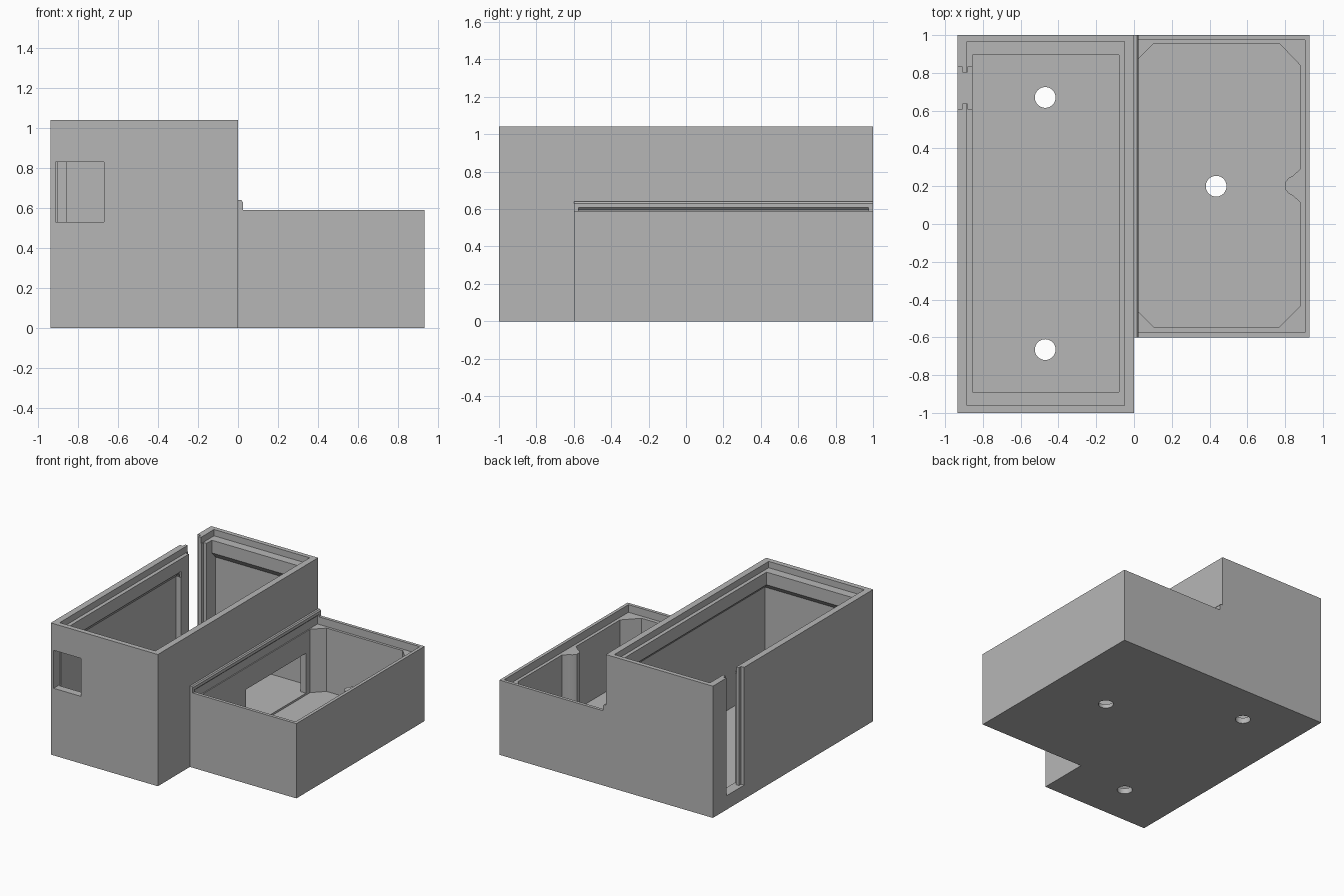
import bpy, bmesh, math

if "Cube" in bpy.data.objects:
    bpy.data.objects.remove(bpy.data.objects["Cube"], do_unlink=True)

grey = bpy.data.materials.new("plain grey")
grey.use_nodes = True
grey.diffuse_color = (0.47, 0.47, 0.47, 1)
grey.node_tree.nodes["Principled BSDF"].inputs["Base Color"].default_value = (0.47, 0.47, 0.47, 1)


def loft(name, rings):
    """Closed solid through rings of equal point count."""
    bm = bmesh.new()
    loops = [[bm.verts.new(p) for p in ring] for ring in rings]
    n = len(loops[0])
    for a, b in zip(loops, loops[1:]):
        for i in range(n):
            j = (i + 1) % n
            bm.faces.new((a[i], a[j], b[j], b[i]))
    bm.faces.new(loops[0][::-1])
    bm.faces.new(loops[-1])
    bmesh.ops.recalc_face_normals(bm, faces=bm.faces[:])
    mesh = bpy.data.meshes.new(name)
    bm.to_mesh(mesh)
    bm.free()
    mesh.materials.append(grey)
    ob = bpy.data.objects.new(name, mesh)
    bpy.context.collection.objects.link(ob)
    return ob


def stack(name, *levels):
    """Loft of flat outlines, each given as (outline, z)."""
    return loft(name, [[(x, y, z) for x, y in pts] for pts, z in levels])


def rect(x0, x1, y0, y1):
    return [(x0, y0), (x1, y0), (x1, y1), (x0, y1)]


def box(name, x0, x1, y0, y1, z0, z1):
    outline = rect(x0, x1, y0, y1)
    return stack(name, (outline, z0), (outline, z1))


def hole(x, y, r=0.055, sides=40):
    ring = [(x + r * math.cos(math.tau * i / sides),
             y + r * math.sin(math.tau * i / sides)) for i in range(sides)]
    return stack("screw_hole_cutter", (ring, -0.1), (ring, 0.2))


def carve(ob, cutters):
    bpy.ops.object.select_all(action="DESELECT")
    bpy.context.view_layer.objects.active = ob
    ob.select_set(True)
    for cutter in cutters:
        cutter.hide_render = True
        mod = ob.modifiers.new("carve", "BOOLEAN")
        mod.operation = "DIFFERENCE"
        mod.solver = "EXACT"
        mod.object = cutter
        bpy.ops.object.modifier_apply(modifier=mod.name)
        bpy.data.objects.remove(cutter, do_unlink=True)
    bpy.ops.object.shade_smooth_by_angle(angle=math.radians(25))


def passage():
    return box("passage_cutter", -0.06, 0.04, 0.07, 0.82, 0.045, 0.36)


# Tall box: cavity with a thick slot frame, chamfered lip and lid rebate
tall = box("tall_box", -0.935, 0, -1, 1, 0, 1.04)
room = rect(-0.9, -0.03, -0.94, 0.94)[:3] + [(-0.855, 0.94), (-0.855, 0.51), (-0.9, 0.51)]
lip = rect(-0.855, -0.08, -0.89, 0.895) + [(-0.855, 0.51), (-0.855, 0.48)]
rebate = rect(-0.885, -0.05, -0.96, 0.965) + [(-0.885, 0.51), (-0.885, 0.48)]
cavity = stack("tall_cavity_cutter", (room, 0.045), (room, 0.84), (lip, 0.89),
               (lip, 0.99), (rebate, 0.99), (rebate, 1.1))

# Side slot with a tongue along both edges
half = [(-0.96, 0.11), (-0.908, 0.11), (-0.908, 0.083), (-0.882, 0.083),
        (-0.882, 0.11), (-0.8, 0.11)]
slot_outline = [(x, 0.72 - d) for x, d in half] + [(x, 0.72 + d) for x, d in half[::-1]]
slot = stack("slot_cutter", (slot_outline, 0.11), (slot_outline, 1.2))
window = box("window_cutter", -0.91, -0.67, -1.1, -0.92, 0.53, 0.83)
carve(tall, [cavity, slot, window, passage(), hole(-0.47, 0.67), hole(-0.47, -0.665)])

# Low box with a raised retaining strip along the shared wall
profile = [(0, 0), (0.93, 0), (0.93, 0.59), (0.024, 0.59), (0.024, 0.63),
           (0.016, 0.64), (0, 0.64)]
low = loft("low_box", [[(x, y, z) for x, z in profile] for y in (-0.6, 1)])

# Low cavity with corner posts and a mid post
floor_plan = [(0.02, -0.46), (0.105, -0.545), (0.77, -0.545), (0.88, -0.435),
              (0.88, 0.115), (0.84, 0.15), (0.82, 0.16), (0.8, 0.185),
              (0.8, 0.22), (0.82, 0.245), (0.84, 0.255), (0.88, 0.29),
              (0.88, 0.84), (0.77, 0.955), (0.105, 0.955), (0.02, 0.87)]
low_cavity = stack("low_cavity_cutter", (floor_plan, 0.03), (floor_plan, 0.56))

# Lid rebate undercutting the strip
seat = rect(0.012, 0.905, -0.575, 0.975)
seat_top = rect(0.026, 0.905, -0.575, 0.975)
low_rebate = stack("low_rebate_cutter", (seat, 0.53), (seat, 0.595), (seat_top, 0.609))
carve(low, [low_cavity, low_rebate, passage(), hole(0.435, 0.2)])
